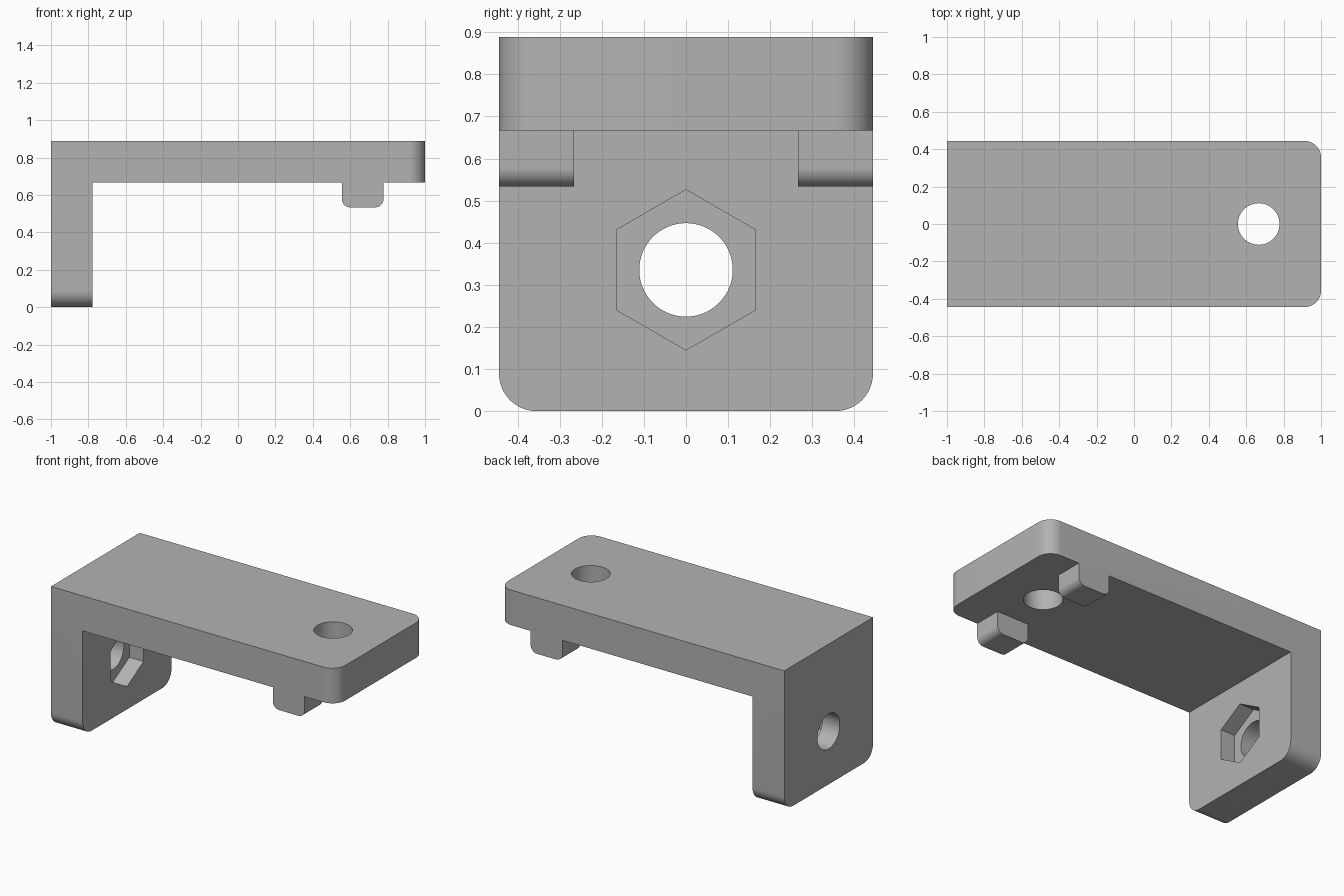
import bpy, bmesh, math
from mathutils import Matrix, Vector

cube = bpy.data.objects.get("Cube")
if cube:
    bpy.data.objects.remove(cube, do_unlink=True)

HALF_Y, HEIGHT, THICK = 0.4444, 0.8889, 0.2222
UNDER = HEIGHT - THICK      # underside of the top plate
INNER = THICK - 1           # inner face of the upright wall

grey = bpy.data.materials.new("plain grey")
grey.use_nodes = True
grey.diffuse_color = (0.45, 0.45, 0.45, 1)
grey.node_tree.nodes["Principled BSDF"].inputs["Base Color"].default_value = grey.diffuse_color


def make_object(name, bm, helper=False):
    bmesh.ops.recalc_face_normals(bm, faces=bm.faces[:])
    mesh = bpy.data.meshes.new(name)
    bm.to_mesh(mesh)
    bm.free()
    mesh.materials.append(grey)
    obj = bpy.data.objects.new(name, mesh)
    bpy.context.collection.objects.link(obj)
    obj.hide_render = helper
    return obj


def extrude_profile(points, y0, y1):
    """Extrude an x-z outline along y."""
    bm = bmesh.new()
    face = bm.faces.new([bm.verts.new((x, y0, z)) for x, z in points])
    moved = bmesh.ops.extrude_face_region(bm, geom=[face])["geom"]
    bmesh.ops.translate(bm, vec=(0, y1 - y0, 0),
                        verts=[v for v in moved if isinstance(v, bmesh.types.BMVert)])
    return bm


def round_edges(bm, radius, rule):
    edges = [e for e in bm.edges if rule(*(v.co for v in e.verts))]
    bmesh.ops.bevel(bm, geom=edges, offset=radius, segments=12, profile=0.5, affect="EDGES")


def prism(name, sides, radius, depth, matrix):
    bm = bmesh.new()
    bmesh.ops.create_cone(bm, cap_ends=True, segments=sides, radius1=radius,
                          radius2=radius, depth=depth, matrix=matrix)
    return make_object(name, bm, helper=True)


def combine(target, other, operation):
    mod = target.modifiers.new(other.name, "BOOLEAN")
    mod.operation, mod.solver, mod.object = operation, "EXACT", other
    bpy.ops.object.select_all(action="DESELECT")
    bpy.context.view_layer.objects.active = target
    target.select_set(True)
    bpy.ops.object.modifier_apply(modifier=mod.name)
    bpy.data.objects.remove(other, do_unlink=True)


# L-shaped body: rounded plate end and rounded wall foot
bm = extrude_profile([(-1, 0), (INNER, 0), (INNER, UNDER), (1, UNDER), (1, HEIGHT), (-1, HEIGHT)],
                     -HALF_Y, HALF_Y)
round_edges(bm, 0.0889, lambda a, b: abs(a.y - b.y) < 0.01 and
            (min(a.x, b.x) > 0.99 or max(a.z, b.z) < 0.01))
bracket = make_object("bracket", bm)

# Locating tabs under the plate, flush with both sides
for side, label in ((-1, "right_tab"), (1, "left_tab")):
    ends = sorted((side * 0.2667, side * HALF_Y))
    bm = extrude_profile([(0.5556, 0.5333), (0.7778, 0.5333), (0.7778, UNDER), (0.5556, UNDER)], *ends)
    round_edges(bm, 0.0444, lambda a, b: max(a.z, b.z) < 0.54 and abs(a.x - b.x) < 0.01)
    combine(bracket, make_object(label, bm), "UNION")

# Bolt holes and the hexagonal nut pocket
along_x = Matrix.Rotation(math.pi / 2, 4, "Y")
wall_hole = Vector((-0.9, 0, 0.3355))
pocket_depth = 0.1
combine(bracket, prism("plate_hole", 64, 0.1111, 1, Matrix.Translation((0.6667, 0, 0.8))), "DIFFERENCE")
combine(bracket, prism("wall_hole", 64, 0.1111, 0.6, Matrix.Translation(wall_hole) @ along_x), "DIFFERENCE")
pocket_at = Vector((INNER, 0, wall_hole.z))
combine(bracket, prism("nut_pocket", 6, 0.1905, 2 * pocket_depth, Matrix.Translation(pocket_at) @ along_x
                       @ Matrix.Rotation(math.pi / 2, 4, "Z")), "DIFFERENCE")

bpy.ops.object.select_all(action="DESELECT")
bpy.context.view_layer.objects.active = bracket
bracket.select_set(True)
bpy.ops.object.shade_smooth_by_angle(angle=math.radians(30))
